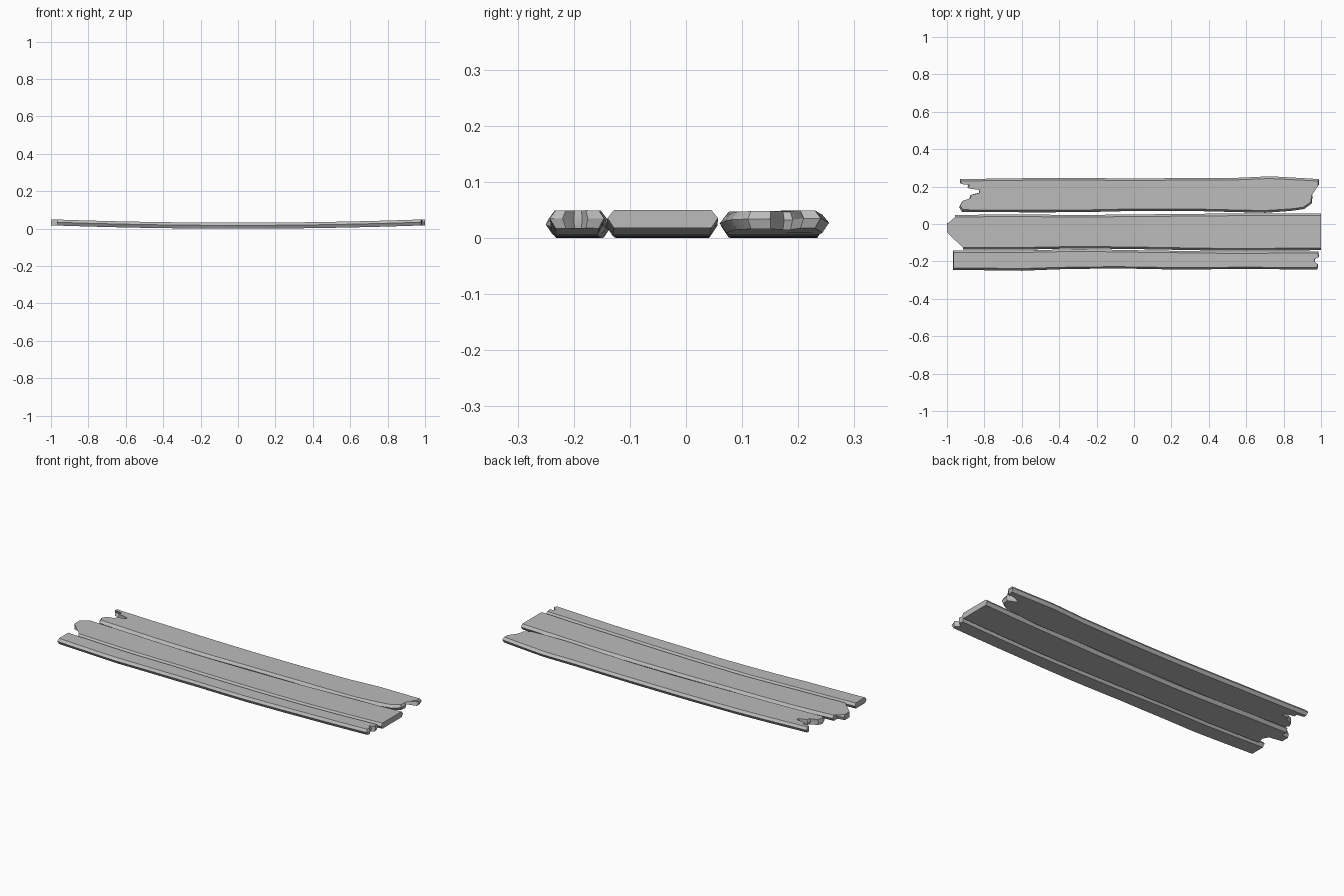
import bpy, bmesh

cube = bpy.data.objects.get("Cube")
if cube:
    bpy.data.objects.remove(cube, do_unlink=True)

wood = bpy.data.materials.new("weathered grey")
wood.use_nodes = True
grey = (0.5, 0.5, 0.5, 1)
wood.diffuse_color = grey
wood.node_tree.nodes["Principled BSDF"].inputs["Base Color"].default_value = grey

THICK, SAG, CHAMFER = 0.032, 0.018, 0.012


def plank(name, outline, taper):
    """Plank with chamfered long edges and a slight sag, from its widest outline (counter-clockwise)."""
    ys = [p[1] for p in outline]
    mid, half = (max(ys) + min(ys)) / 2, (max(ys) - min(ys)) / 2
    narrow = 1 - CHAMFER / half
    bm = bmesh.new()
    rings = []
    for level, sx, sy in ((0, 1 - taper, narrow), (0.55, 1, 1), (1, 1 - taper, narrow)):
        rings.append([bm.verts.new((x * sx, mid + (y - mid) * sy, level * THICK))
                      for x, y in outline])
    n = len(outline)
    for low, high in zip(rings, rings[1:]):
        for i in range(n):
            j = (i + 1) % n
            bm.faces.new((low[i], low[j], high[j], high[i]))
    bm.faces.new(rings[0][::-1])
    bm.faces.new(rings[2])
    bmesh.ops.triangulate(bm, faces=bm.faces[:])

    # Cross cuts let the plank bend
    for i in range(-9, 10):
        bmesh.ops.bisect_plane(bm, geom=bm.verts[:] + bm.edges[:] + bm.faces[:],
                               plane_co=(i / 10, 0, 0), plane_no=(1, 0, 0), dist=1e-5)
    for v in bm.verts:
        v.co.z += SAG * v.co.x ** 2
    bmesh.ops.recalc_face_normals(bm, faces=bm.faces[:])

    mesh = bpy.data.meshes.new(name)
    bm.to_mesh(mesh)
    bm.free()
    mesh.materials.append(wood)
    obj = bpy.data.objects.new(name, mesh)
    bpy.context.collection.objects.link(obj)
    bpy.ops.object.select_all(action='DESELECT')
    obj.select_set(True)
    bpy.context.view_layer.objects.active = obj
    bpy.ops.object.shade_smooth_by_angle(angle=0.5)


# Each outline runs: front edge, right end, back edge, left end
plank("back_plank",
      [(-.92, .065), (-.5, .062), (-.2, .065), (0, .07), (.3, .07), (.7, .06), (.84, .07),
       (.91, .08), (.95, .11), (.955, .15), (.91, .175), (.91, .19), (.99, .21), (.99, .24),
       (.89, .246), (.73, .255), (.53, .246), (0, .244), (-.5, .246),
       (-.93, .24), (-.93, .222), (-.885, .215), (-.89, .195), (-.83, .185), (-.83, .167),
       (-.875, .155), (-.88, .135), (-.92, .12), (-.935, .09)], 0.006)

plank("middle_plank",
      [(-.915, -.137), (-.6, -.137), (-.3, -.13), (0, -.134), (.5, -.143), (1, -.14),
       (1, .057), (.5, .056), (.1, .052), (-.3, .048), (-.7, .052),
       (-.957, .047), (-.957, .01), (-1, .005), (-1, -.045), (-.92, -.055), (-.905, -.09)], 0)

plank("front_plank",
      [(-.967, -.245), (-.6, -.25), (-.4, -.242), (-.1, -.237), (.2, -.243), (.6, -.241),
       (.98, -.243), (.985, -.22), (.965, -.2), (.97, -.185), (.99, -.175), (.985, -.146),
       (.5, -.148), (0, -.14), (-.3, -.134), (-.6, -.142), (-.967, -.141)], 0.003)
